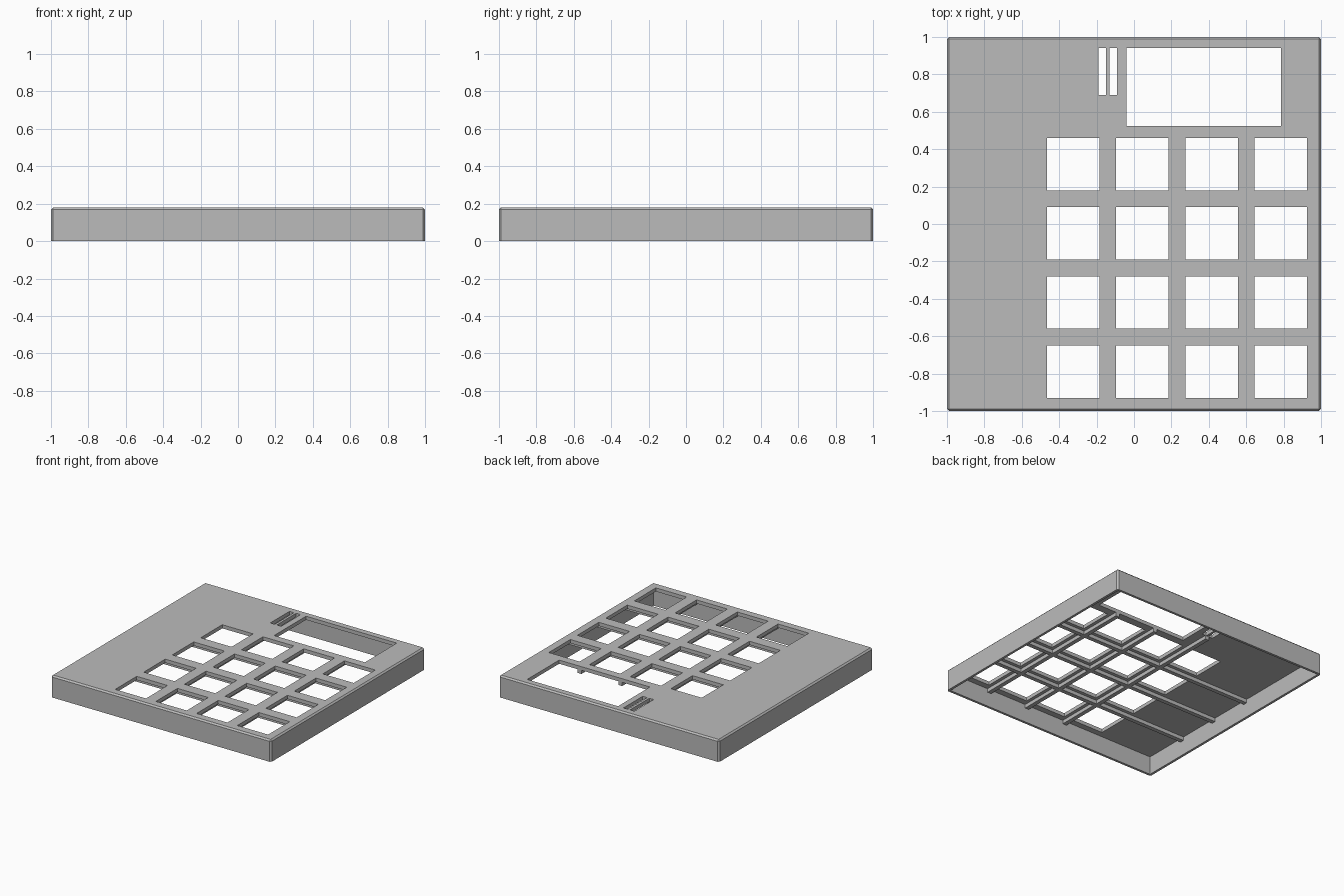
import bpy
import bmesh
from mathutils import Matrix, Vector

cube = bpy.data.objects.get("Cube")
if cube:
    bpy.data.objects.remove(cube, do_unlink=True)

HEIGHT = 0.18
WALL = 0.02
PLATE = 0.03
RIB_DROP = 0.03
RIB_WIDTH = 0.035
CHAMFER = 0.012
PITCH = 0.37
KEY = 0.28
COLUMNS = [-0.325 + PITCH * i for i in range(4)]
ROWS = [0.32 - PITCH * i for i in range(4)]

grey = bpy.data.materials.new("plain_grey")
grey.use_nodes = True
colour = (0.5, 0.5, 0.5, 1)
grey.diffuse_color = colour
grey.node_tree.nodes["Principled BSDF"].inputs["Base Color"].default_value = colour


def add_box(bm, low, high):
    low, high = Vector(low), Vector(high)
    place = Matrix.Translation((low + high) / 2) @ Matrix.Diagonal((*(high - low), 1))
    bmesh.ops.create_cube(bm, size=1, matrix=place)


def make_object(name, bm):
    mesh = bpy.data.meshes.new(name)
    bm.to_mesh(mesh)
    bm.free()
    mesh.materials.append(grey)
    obj = bpy.data.objects.new(name, mesh)
    bpy.context.collection.objects.link(obj)
    return obj


def make_boxes(name, boxes):
    bm = bmesh.new()
    for low, high in boxes:
        add_box(bm, low, high)
    return make_object(name, bm)


def cut(target, cutter):
    cutter.hide_render = True
    mod = target.modifiers.new("cut", 'BOOLEAN')
    mod.operation = 'DIFFERENCE'
    mod.solver = 'EXACT'
    mod.object = cutter
    bpy.context.view_layer.objects.active = target
    bpy.ops.object.modifier_apply(modifier=mod.name)
    bpy.data.objects.remove(cutter, do_unlink=True)


# Case: chamfered block, sharp only around the open bottom
bm = bmesh.new()
add_box(bm, (-1, -1, 0), (1, 1, HEIGHT))
edges = [e for e in bm.edges if max(v.co.z for v in e.verts) > 0.1]
bmesh.ops.bevel(bm, geom=edges, offset=CHAMFER, segments=1, affect='EDGES')
case = make_object("case", bm)

# Hollow underside
inner = 1 - WALL
ceiling = HEIGHT - PLATE
cut(case, make_boxes("cavity_cutter", [((-inner, -inner, -0.1), (inner, inner, ceiling))]))

# Key openings, display window and two narrow slots
rects = [(x - KEY / 2, y - KEY / 2, x + KEY / 2, y + KEY / 2) for x in COLUMNS for y in ROWS]
rects.append((-0.04, 0.525, 0.785, 0.94))
rects += [(x, 0.69, x + 0.04, 0.94) for x in (-0.19, -0.13)]
cut(case, make_boxes("opening_cutter",
                     [((a, b, 0.1), (c, d, 0.3)) for a, b, c, d in rects]))

# Stiffening ribs under the plate, between the keys
half = RIB_WIDTH / 2
low_z = ceiling - RIB_DROP
for i in range(3):
    y = ROWS[i] - PITCH / 2
    make_boxes(f"row_rib_{i + 1}",
               [((-inner, y - half, low_z), (inner, y + half, ceiling))])
    x = COLUMNS[i] + PITCH / 2
    end = 0.69 if i == 0 else 0.525
    make_boxes(f"column_rib_{i + 1}",
               [((x - half, -inner, low_z), (x + half, end, ceiling))])
